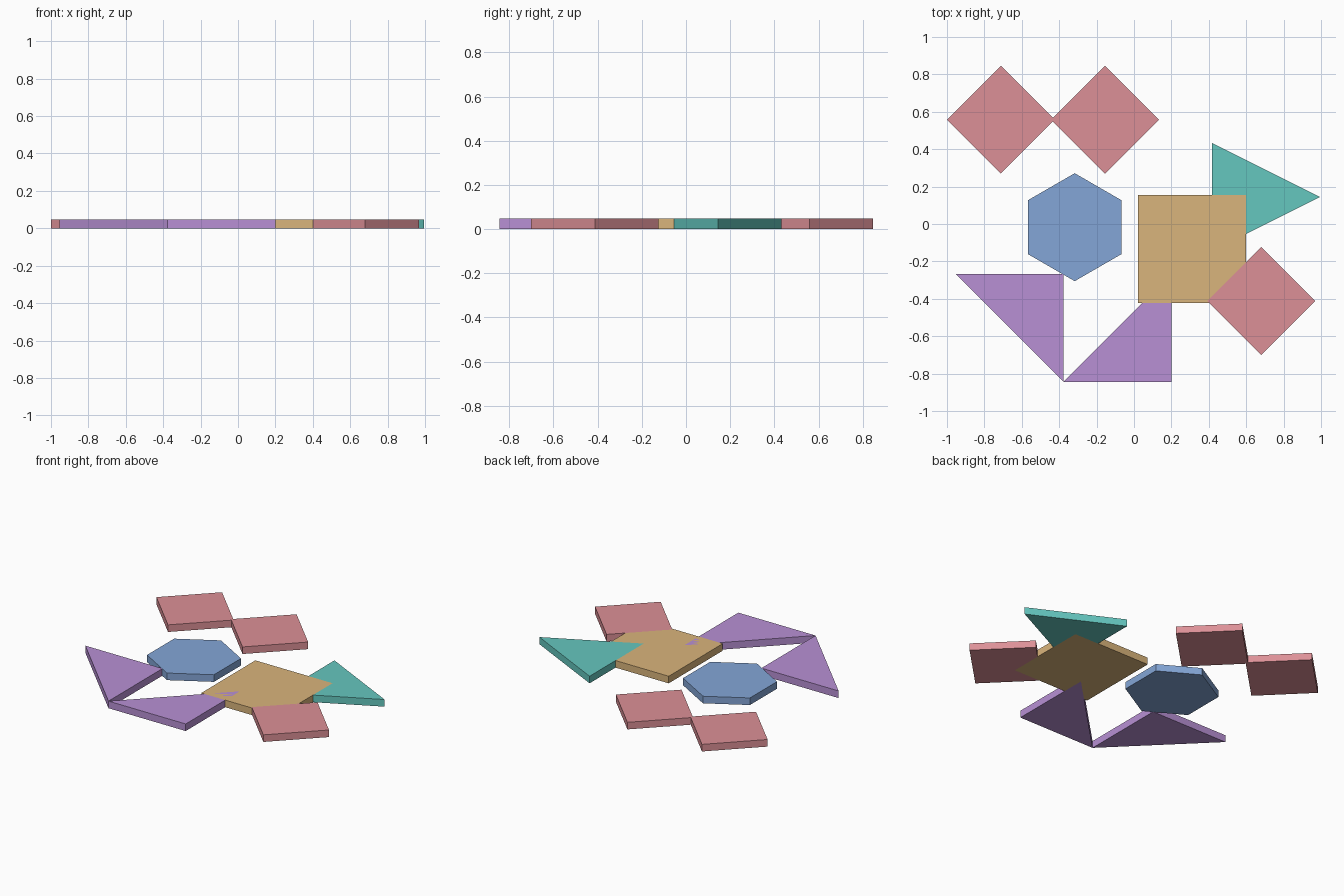
import bpy, bmesh
from math import sin, cos, pi

if "Cube" in bpy.data.objects:
    bpy.data.objects.remove(bpy.data.objects["Cube"])

H = 0.048   # tile thickness
S = 0.577   # tile size
R = S / 2

def material(name, color):
    m = bpy.data.materials.new(name)
    m.diffuse_color = (*color, 1)
    m.use_nodes = True
    m.node_tree.nodes["Principled BSDF"].inputs["Base Color"].default_value = m.diffuse_color
    return m

red = material("red", (0.72, 0.28, 0.31))
purple = material("purple", (0.48, 0.28, 0.66))
blue = material("blue", (0.23, 0.38, 0.68))
orange = material("orange", (0.70, 0.46, 0.20))
teal = material("teal", (0.13, 0.57, 0.52))

def tile(name, outline, mat):
    """Extrude a counter-clockwise flat outline into a tile on the ground."""
    mesh = bpy.data.meshes.new(name)
    bm = bmesh.new()
    base = bm.faces.new([bm.verts.new((x, y, 0)) for x, y in reversed(outline)])
    ext = bmesh.ops.extrude_face_region(bm, geom=[base], use_keep_orig=True)
    top = [v for v in ext["geom"] if isinstance(v, bmesh.types.BMVert)]
    bmesh.ops.translate(bm, vec=(0, 0, H), verts=top)
    bmesh.ops.recalc_face_normals(bm, faces=bm.faces)
    bm.to_mesh(mesh)
    bm.free()
    mesh.materials.append(mat)
    bpy.context.collection.objects.link(bpy.data.objects.new(name, mesh))

def ngon(cx, cy, r, n):
    return [(cx + r * cos(pi / 2 + 2 * pi * i / n), cy + r * sin(pi / 2 + 2 * pi * i / n))
            for i in range(n)]

# Diamonds
for i, (x, y) in enumerate([(-0.712, 0.558), (-0.155, 0.558), (0.68, -0.412)]):
    tile(f"diamond_tile_{i + 1}", ngon(x, y, R, 4), red)

# Hexagon
tile("hexagon_tile", ngon(-0.317, -0.017, R, 6), blue)

# Square
x, y = 0.021, -0.422
tile("square_tile", [(x, y), (x + S, y), (x + S, y + S), (x, y + S)], orange)

# Triangle pointing right
x, y = 0.418, 0.144
tile("pointer_tile", [(x, y - R), (x + S, y), (x, y + R)], teal)

# Right-angled triangles
x, y = -0.377, -0.844
tile("corner_tile_left", [(x, y), (x, y + S), (x - S, y + S)], purple)
tile("corner_tile_right", [(x, y), (x + S, y), (x + S, y + S)], purple)
